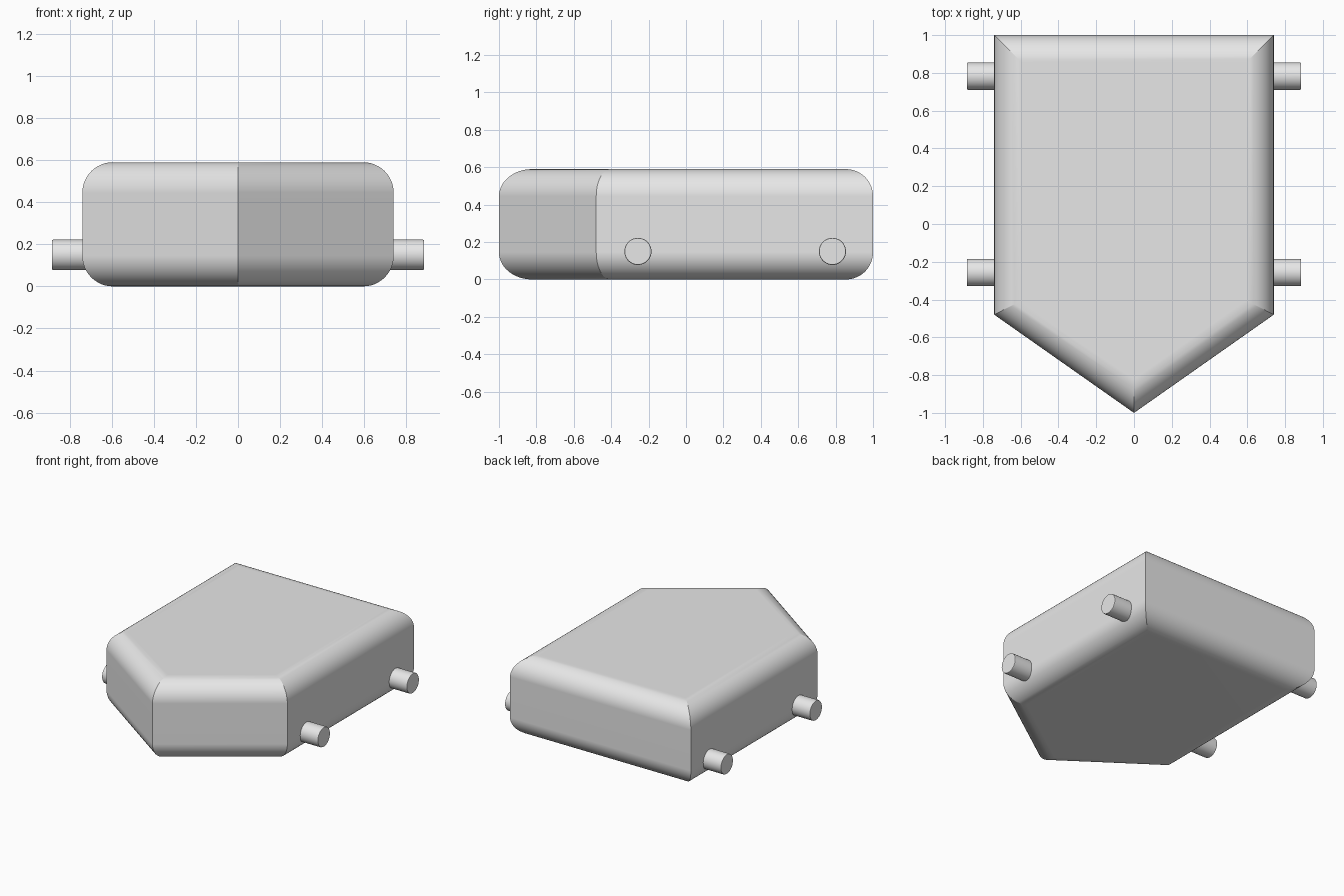
import bpy, bmesh, math
from mathutils import Vector

cube = bpy.data.objects.get("Cube")
if cube:
    bpy.data.objects.remove(cube, do_unlink=True)

HEIGHT, FILLET, STEPS = 0.59, 0.145, 12
OUTLINE = [Vector(p) for p in
           [(0.74, -0.48), (0.74, 1), (-0.74, 1), (-0.74, -0.48), (0, -1)]]

grey = bpy.data.materials.new("plain grey")
grey.use_nodes = True
grey.diffuse_color = (0.8, 0.8, 0.8, 1)
grey.node_tree.nodes["Principled BSDF"].inputs["Base Color"].default_value = (0.8, 0.8, 0.8, 1)


def make_object(name, bm):
    bmesh.ops.recalc_face_normals(bm, faces=bm.faces)
    mesh = bpy.data.meshes.new(name)
    bm.to_mesh(mesh)
    bm.free()
    mesh.materials.append(grey)
    obj = bpy.data.objects.new(name, mesh)
    bpy.context.collection.objects.link(obj)
    return obj


def shade(obj, degrees):
    bpy.ops.object.select_all(action='DESELECT')
    obj.select_set(True)
    bpy.context.view_layer.objects.active = obj
    bpy.ops.object.shade_smooth_by_angle(angle=math.radians(degrees))
    normals = obj.modifiers.new("flat caps", 'WEIGHTED_NORMAL')
    normals.keep_sharp = True


def inset(points, distance):
    """Offset a counter-clockwise outline inward with mitred corners."""
    result = []
    for i, p in enumerate(points):
        a = (p - points[i - 1]).normalized()
        b = (points[(i + 1) % len(points)] - p).normalized()
        na, nb = Vector((-a.y, a.x)), Vector((-b.y, b.x))
        result.append(p + (na + nb) * distance / (1 + na.dot(nb)))
    return result


# Pentagonal body: rounded top and bottom rims, mitred at the corners
arc = [i * math.pi / 2 / STEPS for i in range(STEPS + 1)]
lower = [(FILLET * (1 - math.sin(t)), FILLET * (1 - math.cos(t))) for t in arc]
profile = lower + [(d, HEIGHT - z) for d, z in reversed(lower)]
bm = bmesh.new()
rings = [[bm.verts.new((p.x, p.y, z)) for p in inset(OUTLINE, d)] for d, z in profile]
for low, high in zip(rings, rings[1:]):
    for i in range(len(low)):
        j = (i + 1) % len(low)
        bm.faces.new((low[i], low[j], high[j], high[i]))
bm.faces.new(list(reversed(rings[0])))
bm.faces.new(rings[-1])
shade(make_object("body", bm), 15)

# Four stub axles with slightly softened ends
for end, y in (("front", -0.257), ("rear", 0.783)):
    for side, sign in (("left", 1), ("right", -1)):
        bm = bmesh.new()
        bmesh.ops.create_cone(bm, cap_ends=True, segments=40,
                              radius1=0.0725, radius2=0.0725, depth=0.235)
        rims = [e for e in bm.edges if abs(e.verts[0].co.z - e.verts[1].co.z) < 0.01]
        bmesh.ops.bevel(bm, geom=rims, offset=0.007, segments=2,
                        profile=0.5, affect='EDGES')
        axle = make_object(f"{end}_{side}_axle", bm)
        axle.rotation_euler.y = math.pi / 2
        axle.location = (sign * 0.7675, y, 0.15)
        shade(axle, 35)
